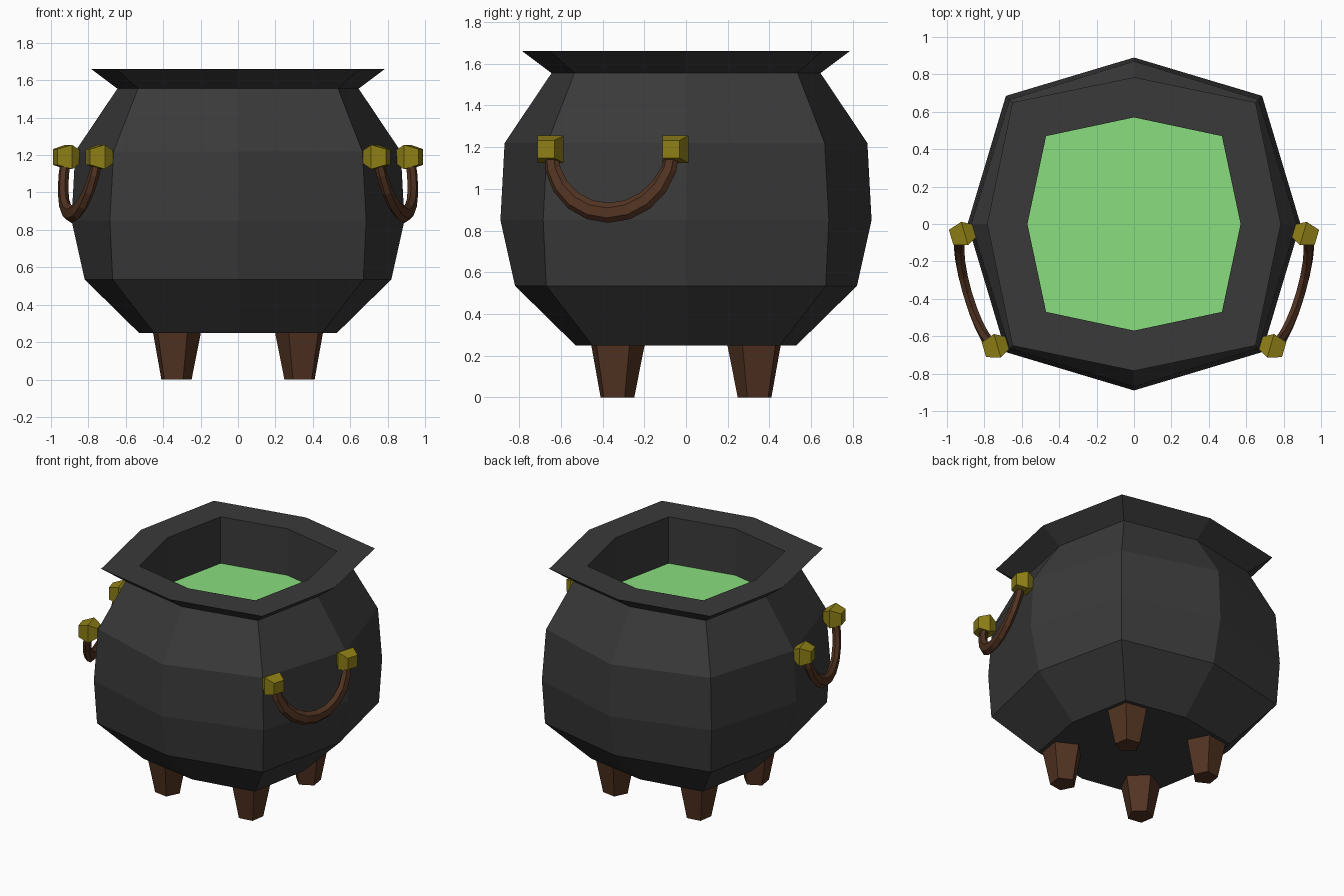
import bpy, bmesh
from math import sin, cos, pi, radians
from mathutils import Vector

if "Cube" in bpy.data.objects:
    bpy.data.objects.remove(bpy.data.objects["Cube"])


def material(name, rgb):
    m = bpy.data.materials.new(name)
    m.diffuse_color = (*rgb, 1)
    m.use_nodes = True
    m.node_tree.nodes["Principled BSDF"].inputs["Base Color"].default_value = m.diffuse_color
    return m


IRON = material("dark_iron", (0.042, 0.042, 0.042))
WOOD = material("brown_wood", (0.085, 0.034, 0.016))
GOLD = material("gold", (0.27, 0.21, 0.008))
BREW = material("green_liquid", (0.25, 0.73, 0.21))


def loft(name, rings, mat, cap_start=True, cap_end=True):
    """Skin a list of equal-length point rings into a flat-faced mesh."""
    bm = bmesh.new()
    vs = [[bm.verts.new(p) for p in ring] for ring in rings]
    n = len(vs[0])
    for a, b in zip(vs, vs[1:]):
        for i in range(n):
            j = (i + 1) % n
            bm.faces.new((a[i], a[j], b[j], b[i]))
    if cap_start:
        bm.faces.new(vs[0][::-1])
    if cap_end:
        bm.faces.new(vs[-1])
    if len(vs) > 1:
        bmesh.ops.recalc_face_normals(bm, faces=bm.faces)
    me = bpy.data.meshes.new(name)
    bm.to_mesh(me)
    bm.free()
    me.materials.append(mat)
    ob = bpy.data.objects.new(name, me)
    bpy.context.collection.objects.link(ob)
    return ob


def octagon(axis, diag, z):
    """Eight-sided ring: 'axis' is the reach on x/y, 'diag' the corner coordinate."""
    pts = [(axis, 0), (diag, diag), (0, axis), (-diag, diag),
           (-axis, 0), (-diag, -diag), (0, -axis), (diag, -diag)]
    return [(x, y, z) for x, y in pts]


# Pot: outside wall, flared rim and inner wall in one profile
pot_profile = [(0.53, 0.45, 0.25), (0.82, 0.67, 0.535), (0.89, 0.685, 0.85),
               (0.87, 0.665, 1.22), (0.645, 0.535, 1.555), (0.785, 0.65, 1.66),
               (0.57, 0.47, 1.66), (0.57, 0.47, 1.31)]
loft("pot", [octagon(*p) for p in pot_profile], IRON)

# Liquid surface
loft("liquid", [octagon(0.57, 0.47, 1.32)], BREW, cap_start=False)

# Legs: tapered pentagons with a corner pointing outward
for k, name in enumerate(("back_right", "back_left", "front_left", "front_right")):
    out = radians(45 + 90 * k)

    def pentagon(r, z, c=0.333 * 2 ** 0.5):
        return [(c * cos(out) + r * cos(out + i * 2 * pi / 5),
                 c * sin(out) + r * sin(out + i * 2 * pi / 5), z) for i in range(5)]

    loft("leg_" + name, [pentagon(0.086, 0), pentagon(0.138, 0.26)], WOOD)

# Handles: a drooping bar between two knobs on each side
UP = Vector((0, 0, 1))
for side, s in (("right", 1), ("left", -1)):
    back, front = Vector((s * 0.92, -0.055, 1.19)), Vector((s * 0.745, -0.655, 1.19))
    mid = (back + front) / 2
    along = (back - front).normalized()
    outward = Vector((s * along.y, -s * along.x, 0)).normalized()
    if outward.x * s < 0:
        outward.negate()

    # Knobs: square blocks tapering to front and back
    for end, c in (("back", back), ("front", front)):
        rings = [[c + outward * d + along * (h * a) + UP * (h * b)
                  for a, b in ((1, 1), (-1, 1), (-1, -1), (1, -1))]
                 for d, h in ((-0.07, 0.035), (-0.015, 0.065), (0.06, 0.042))]
        loft(f"knob_{side}_{end}", rings, GOLD)

    # Bar: flattened six-sided section swept along a half ellipse
    rings = []
    for i in range(11):
        t = pi * i / 10
        centre = mid + along * (0.305 * cos(t)) - UP * (0.305 * sin(t)) + outward * (0.06 * sin(t))
        radial = along * cos(t) - UP * sin(t)
        w = 0.034 + 0.014 * sin(t)
        rings.append([centre + radial * (w * cos(a)) + outward * (0.028 * sin(a))
                      for a in (j * pi / 3 for j in range(6))])
    loft(f"handle_{side}", rings, WOOD)
